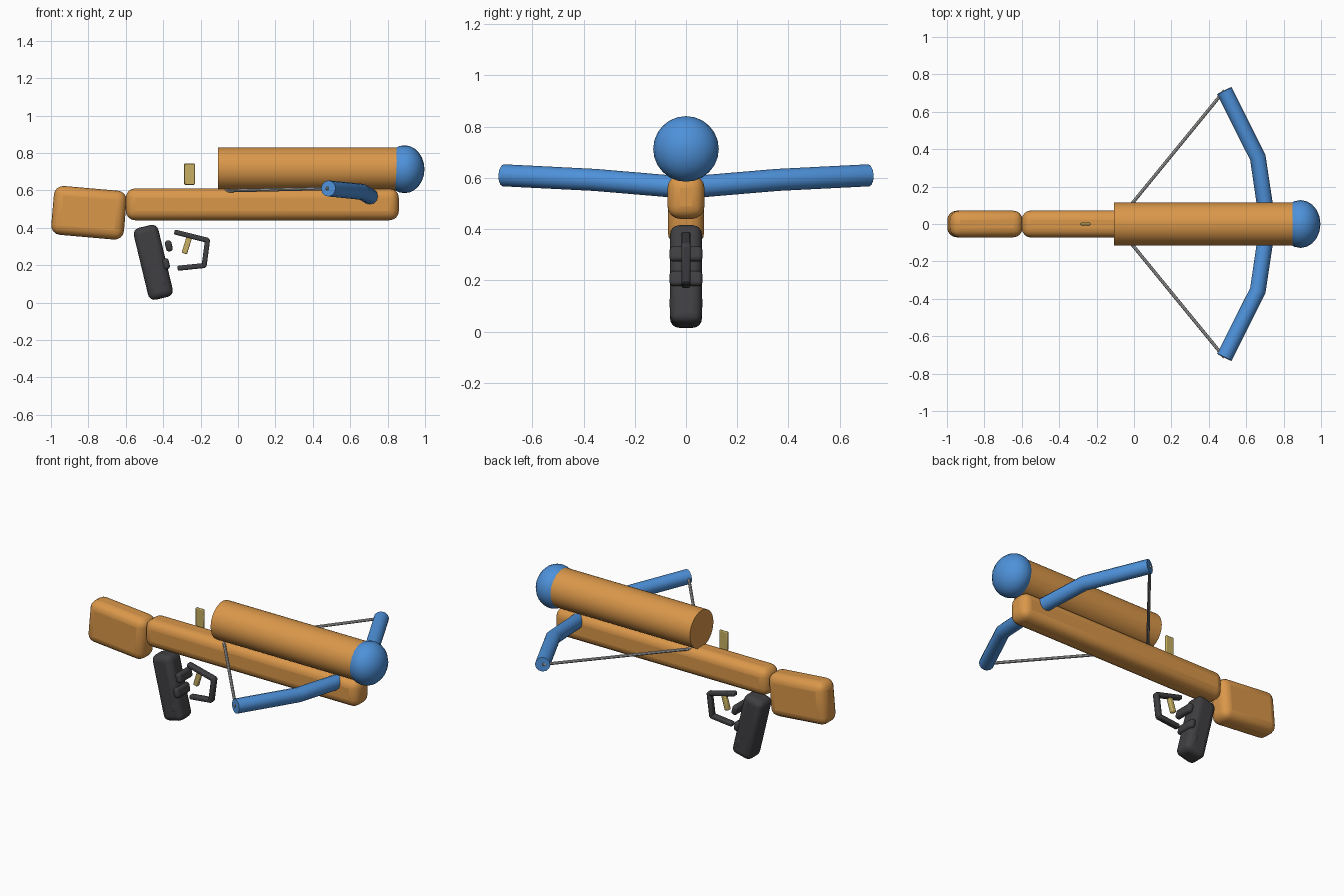
import bpy, math
from mathutils import Vector

cube = bpy.data.objects.get("Cube")
if cube:
    bpy.data.objects.remove(cube, do_unlink=True)


def material(name, rgb):
    m = bpy.data.materials.new(name)
    m.use_nodes = True
    m.diffuse_color = (*rgb, 1)
    m.node_tree.nodes["Principled BSDF"].inputs["Base Color"].default_value = (*rgb, 1)
    return m


WOOD = material("orange_wood", (0.70, 0.31, 0.068))
BLUE = material("blue", (0.076, 0.285, 0.70))
DARK = material("dark_grey", (0.05, 0.05, 0.055))
BRASS = material("brass", (0.57, 0.43, 0.125))
CORD = material("cord_grey", (0.45, 0.44, 0.43))


def finish(obj, name, mat, angle=40):
    obj.name = name
    obj.data.materials.append(mat)
    bpy.ops.object.select_all(action="DESELECT")
    obj.select_set(True)
    bpy.context.view_layer.objects.active = obj
    bpy.ops.object.shade_smooth_by_angle(angle=math.radians(angle))
    return obj


def block(name, mat, centre, size, bevel, tilt=0, segments=4):
    """Rounded box, tilted about the y axis."""
    bpy.ops.mesh.primitive_cube_add(size=1, location=centre)
    obj = bpy.context.object
    obj.scale = size
    bpy.ops.object.transform_apply(location=False, rotation=False, scale=True)
    obj.rotation_euler.y = math.radians(tilt)
    mod = obj.modifiers.new("rounding", "BEVEL")
    mod.width = bevel
    mod.segments = segments
    return finish(obj, name, mat)


def bar(name, mat, a, b, radius, sides=32):
    """Cylinder between two points."""
    a, b = Vector(a), Vector(b)
    bpy.ops.mesh.primitive_cylinder_add(vertices=sides, radius=radius,
                                        depth=(b - a).length, location=(a + b) / 2)
    obj = bpy.context.object
    obj.rotation_euler = (b - a).to_track_quat("Z", "Y").to_euler()
    return finish(obj, name, mat)


def tube(name, mat, points, radius):
    """Mitred round tube along a polyline."""
    curve = bpy.data.curves.new(name, "CURVE")
    curve.dimensions = "3D"
    curve.bevel_depth = radius
    curve.bevel_resolution = 4
    curve.use_fill_caps = True
    spline = curve.splines.new("POLY")
    spline.points.add(len(points) - 1)
    for p, co in zip(spline.points, points):
        p.co = (*co, 1)
    obj = bpy.data.objects.new(name, curve)
    bpy.context.collection.objects.link(obj)
    bpy.ops.object.select_all(action="DESELECT")
    obj.select_set(True)
    bpy.context.view_layer.objects.active = obj
    bpy.ops.object.convert(target="MESH")
    return finish(bpy.context.object, name, mat)


# Wooden body
block("rail", WOOD, (0.13, 0, 0.525), (1.46, 0.145, 0.17), 0.05)
block("butt_stock", WOOD, (-0.797, 0, 0.48), (0.39, 0.142, 0.262), 0.05, tilt=5)
bar("barrel", WOOD, (-0.107, 0, 0.715), (0.87, 0, 0.715), 0.115)

# Rounded nose
bpy.ops.mesh.primitive_uv_sphere_add(segments=20, ring_count=12, location=(0.89, 0, 0.713))
nose = bpy.context.object
nose.scale = (0.107, 0.128, 0.128)
finish(nose, "nose", BLUE)

# Bow limbs and string halves, one per side
nock = (-0.1, 0, 0.597)
for side, label in ((1, "left"), (-1, "right")):
    tip = (0.483, 0.713 * side, 0.61)
    tube("limb_" + label, BLUE,
         [(0.715, 0, 0.562), (0.662, 0.355 * side, 0.592), tip], 0.043)
    bar("string_" + label, CORD, tip, nock, 0.009, sides=8)

# Pistol grip with finger ridges
block("grip", DARK, (-0.453, 0, 0.215), (0.135, 0.124, 0.395), 0.035, tilt=-13.5)
for i in range(3):
    block(f"finger_ridge_{i + 1}", DARK, (-0.37 - 0.015 * i, 0, 0.303 - 0.096 * i),
          (0.036, 0.128, 0.06), 0.016, tilt=-13.5)

# Trigger guard of three bars
guard = [(-0.333, 0.376), (-0.163, 0.333), (-0.181, 0.198), (-0.316, 0.184)]
for i, (a, b) in enumerate(zip(guard, guard[1:])):
    dx, dz = b[0] - a[0], b[1] - a[1]
    block(f"guard_bar_{i + 1}", DARK, ((a[0] + b[0]) / 2, 0, (a[1] + b[1]) / 2),
          (math.hypot(dx, dz) + 0.015, 0.036, 0.027), 0.008,
          tilt=-math.degrees(math.atan2(dz, dx)), segments=2)

# Trigger and rear sight
block("trigger", BRASS, (-0.274, 0, 0.305), (0.03, 0.026, 0.09), 0.006, tilt=17, segments=2)
block("rear_sight", BRASS, (-0.259, 0, 0.687), (0.057, 0.014, 0.115), 0.005, segments=2)
